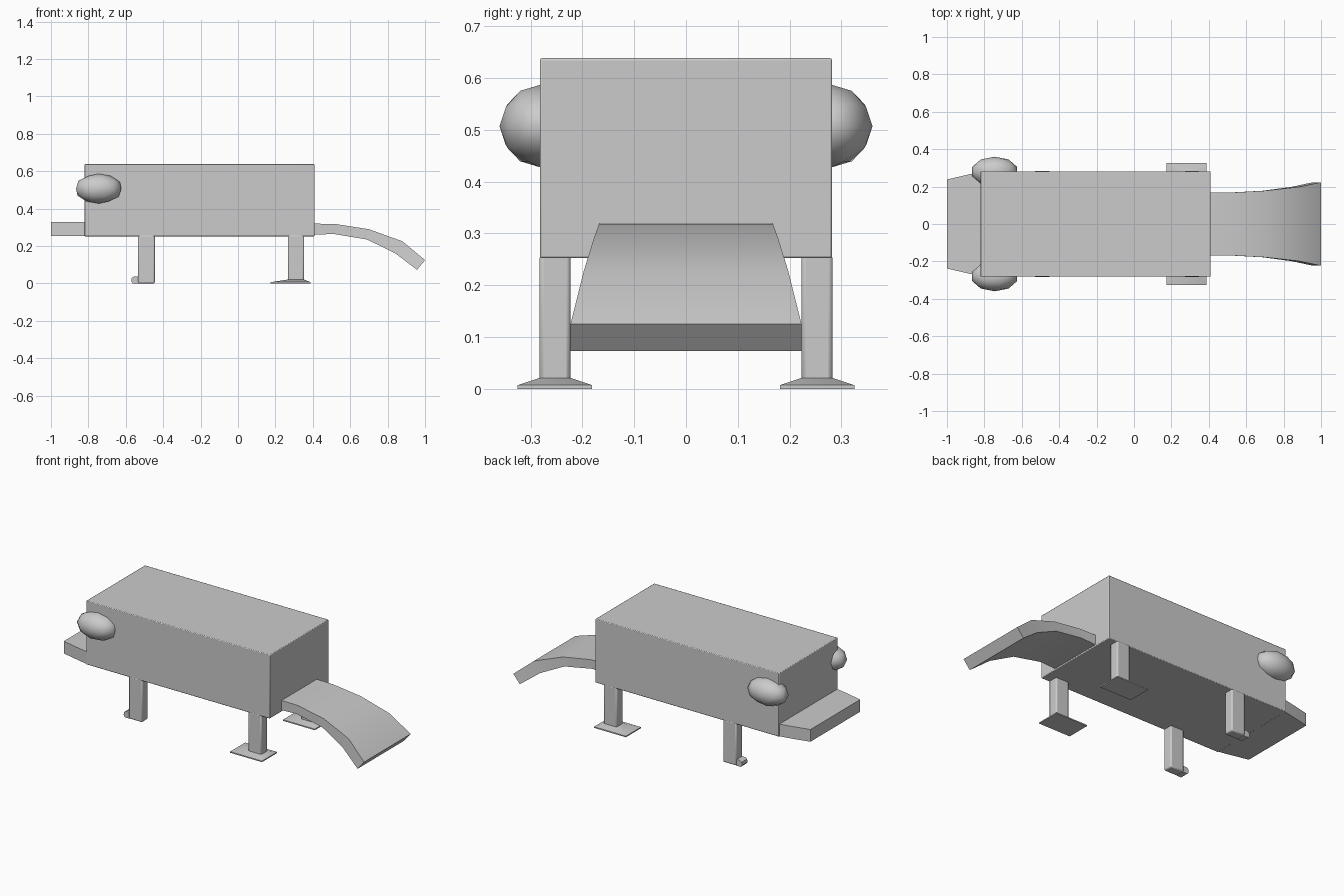
import bpy, bmesh, math

if "Cube" in bpy.data.objects:
    bpy.data.objects.remove(bpy.data.objects["Cube"])

def finish(name, bm, angle=40, bevel=0.0):
    bmesh.ops.recalc_face_normals(bm, faces=bm.faces)
    me = bpy.data.meshes.new(name)
    bm.to_mesh(me)
    bm.free()
    ob = bpy.data.objects.new(name, me)
    bpy.context.collection.objects.link(ob)
    if bevel:
        m = ob.modifiers.new("bevel", 'BEVEL')
        m.width, m.segments = bevel, 2
    bpy.ops.object.select_all(action='DESELECT')
    ob.select_set(True)
    bpy.context.view_layer.objects.active = ob
    bpy.ops.object.shade_smooth_by_angle(angle=math.radians(angle))
    return ob

def loft(name, rings, **kw):
    """Skin a list of equal-length point rings and cap both ends."""
    bm = bmesh.new()
    vs = [[bm.verts.new(p) for p in r] for r in rings]
    n = len(vs[0])
    for a, b in zip(vs, vs[1:]):
        for i in range(n):
            j = (i + 1) % n
            bm.faces.new((a[i], a[j], b[j], b[i]))
    bm.faces.new(vs[0])
    bm.faces.new(vs[-1])
    return finish(name, bm, **kw)

def rect(x0, x1, y0, y1, z):
    return [(x0, y0, z), (x1, y0, z), (x1, y1, z), (x0, y1, z)]

# body block
loft("body", [rect(-0.82, 0.41, -0.282, 0.282, z) for z in (0.252, 0.638)], bevel=0.004)

# projecting lower jaw
jaw = [(-1, -0.238), (-0.87, -0.268), (-0.80, -0.281), (-0.80, 0.281), (-0.87, 0.268), (-1, 0.238)]
loft("lower_jaw", [[(x, y, z) for x, y in jaw] for z in (0.254, 0.328)])

# tail: curved slab that widens and droops (x top, z top, x bottom, z bottom, half width)
tail = [(0.40, 0.32, 0.40, 0.26, 0.168), (0.52, 0.318, 0.51, 0.265, 0.168),
        (0.70, 0.29, 0.69, 0.235, 0.178), (0.88, 0.225, 0.84, 0.162, 0.198),
        (1.0, 0.125, 0.957, 0.073, 0.223)]
loft("tail", [[(a, -w, b), (a, w, b), (c, w, d), (c, -w, d)] for a, b, c, d, w in tail])

for side, s in (("right", -1), ("left", 1)):
    # eye
    bm = bmesh.new()
    bmesh.ops.create_icosphere(bm, subdivisions=2, radius=1)
    for v in bm.verts:
        v.co = (-0.745 + v.co.x * 0.127, s * 0.28 + v.co.y * 0.08, 0.507 + v.co.z * 0.08)
    finish("eye_" + side, bm, angle=60)

    # legs
    y0, y1 = s * 0.253 - 0.03, s * 0.253 + 0.03
    loft("front_leg_" + side, [rect(-0.535, -0.445, y0, y1, z) for z in (0.0, 0.26)], bevel=0.008)
    loft("rear_leg_" + side, [rect(0.266, 0.354, y0, y1, z) for z in (0.01, 0.26)], bevel=0.008)

    # front foot: small rounded toe
    toe = [(-0.53, 0.0), (-0.562, 0.0), (-0.571, 0.012), (-0.568, 0.03), (-0.555, 0.038), (-0.53, 0.038)]
    loft("front_foot_" + side, [[(x, y, z) for x, z in toe] for y in (y0 + 0.004, y1 - 0.004)])

    # rear foot: flat pad sloping up to the leg
    c = s * 0.253
    loft("rear_foot_" + side, [rect(0.175, 0.388, c - 0.072, c + 0.072, 0.0),
                               rect(0.175, 0.388, c - 0.072, c + 0.072, 0.007),
                               rect(0.266, 0.354, y0, y1, 0.021)])
